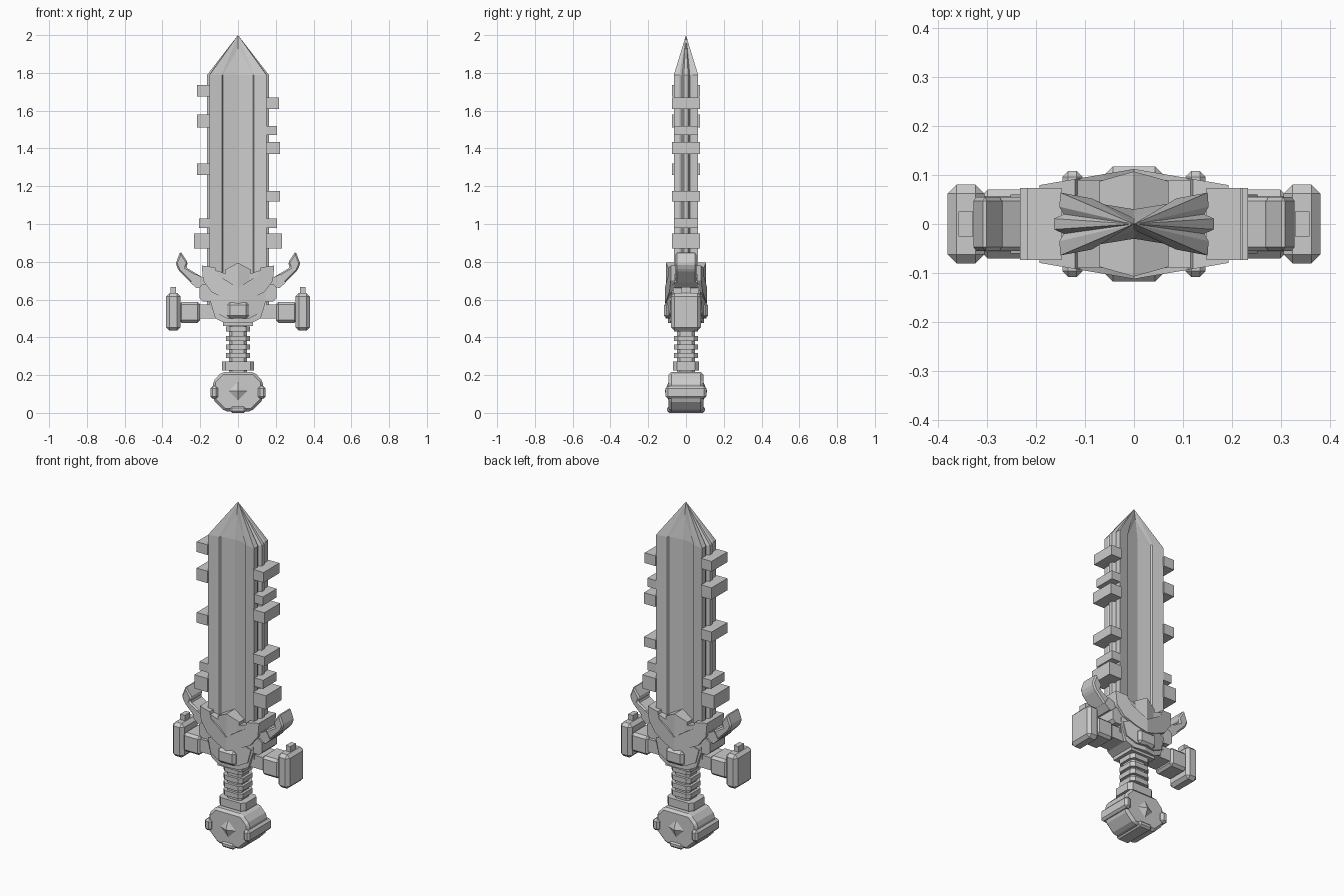
import bpy, bmesh, math
from mathutils import Matrix

cube = bpy.data.objects.get("Cube")
if cube:
    bpy.data.objects.remove(cube, do_unlink=True)

grey = bpy.data.materials.new("plain grey")
grey.use_nodes = True
grey.diffuse_color = (0.6, 0.6, 0.6, 1)
grey.node_tree.nodes["Principled BSDF"].inputs["Base Color"].default_value = (0.6, 0.6, 0.6, 1)


def finish(name, bm, mirror=False):
    bmesh.ops.recalc_face_normals(bm, faces=bm.faces)
    mesh = bpy.data.meshes.new(name)
    bm.to_mesh(mesh)
    bm.free()
    mesh.materials.append(grey)
    obj = bpy.data.objects.new(name, mesh)
    bpy.context.collection.objects.link(obj)
    if mirror:
        obj.modifiers.new("Mirror", "MIRROR")
    return obj


def prism(name, outline, depth, bevel=0, slope=0, mirror=True):
    """Extrude an x-z outline to y = +-(depth - slope * |x|)."""
    bm = bmesh.new()
    sides = [[bm.verts.new((x, s * (depth - slope * abs(x)), z)) for x, z in outline]
             for s in (-1, 1)]
    for ring in sides:
        bm.faces.new(ring)
    for i in range(len(outline)):
        j = (i + 1) % len(outline)
        bm.faces.new((sides[0][i], sides[0][j], sides[1][j], sides[1][i]))
    if bevel:
        bmesh.ops.recalc_face_normals(bm, faces=bm.faces)
        bmesh.ops.bevel(bm, geom=bm.edges[:], offset=bevel, segments=1, affect='EDGES')
    return finish(name, bm, mirror)


def box(name, x0, x1, z0, z1, depth, bevel=0, mirror=True):
    return prism(name, [(x0, z0), (x1, z0), (x1, z1), (x0, z1)], depth, bevel, 0, mirror)


def chamfered(x, z, cx, cz, c):
    """Octagon outline with half sizes x, z and corner cut c."""
    return [(cx + a, cz + b) for a, b in ((x, c - z), (x, z - c), (x - c, z), (c - x, z),
                                          (-x, z - c), (-x, c - z), (c - x, -z), (x - c, -z))]


def ring(name, x, y, z0, z1, cut):
    """Upright octagonal band."""
    bm = bmesh.new()
    plan = chamfered(x, y, 0, 0, cut)
    face = bm.faces.new([bm.verts.new((a, b, z0)) for a, b in plan])
    top = bmesh.ops.extrude_face_region(bm, geom=[face])["geom"]
    bmesh.ops.translate(bm, vec=(0, 0, z1 - z0),
                        verts=[v for v in top if isinstance(v, bmesh.types.BMVert)])
    return finish(name, bm)


# Blade: hollowed section; the inner panel ends in its own lower point
quarter = [(0, .03), (.08, .043), (.086, .052), (.15, .064), (.152, .035), (.143, .02), (.163, .011)]
half = quarter + [(x, -y) for x, y in reversed(quarter)]
section = half + [(-x, y) for x, y in reversed(half[1:-1])]
bm = bmesh.new()
apex = bm.verts.new((0, 0, 2))
panel_tips = {s: bm.verts.new((0, s * .012, 1.93)) for s in (-1, 1)}
low = [bm.verts.new((x, y, .55)) for x, y in section]
high = [bm.verts.new((x, y, 1.79)) for x, y in section]
tips = [panel_tips[1 if y > 0 else -1] if abs(x) < .083 else apex for x, y in section]
bm.faces.new(low)
for i in range(len(section)):
    j = (i + 1) % len(section)
    bm.faces.new((low[i], low[j], high[j], high[i]))
    bm.faces.new(list(dict.fromkeys((high[i], high[j], tips[j], tips[i]))))
finish("blade", bm)

# Uneven teeth along both edges: side, reach, bottom, top
teeth = [(1, .217, 1.61, 1.67), (1, .207, 1.47, 1.52), (1, .222, 1.37, 1.435),
         (1, .222, 1.12, 1.175), (1, .207, .98, 1.03), (1, .232, .87, .95),
         (-1, .217, 1.675, 1.735), (-1, .217, 1.51, 1.58), (-1, .217, 1.26, 1.32),
         (-1, .207, .98, 1.03), (-1, .232, .87, .95)]
for side, reach, z0, z1 in teeth:
    box("blade_tooth", side * .148, side * reach, z0, z1,
        .073 if reach > .21 else .063, mirror=False)

# Guard body and the flared wings that hold the blade
prism("guard_body", [(0, .475), (.07, .475), (.12, .5), (.15, .6), (.145, .67), (0, .7)], .095, slope=.15)
prism("guard_core", [(0, .46), (.08, .46), (.08, .5), (0, .5)], .075)
prism("guard_wing", [(0, .58), (.06, .6), (.14, .64), (.185, .7), (.192, .78),
                     (.12, .77), (.11, .73), (.06, .70), (0, .66)], .112, slope=.17)
prism("guard_wing_step", [(.05, .70), (.115, .70), (.115, .755), (.06, .735)], .09)
prism("guard_diamond", [(0, .615), (.06, .69), (.07, .757), (0, .795)], .107, slope=.28)
box("guard_boss", -.058, .058, .5, .585, .117, .015, mirror=False)
prism("guard_chin", [(0, .585), (.1, .625), (.14, .61), (.12, .53), (.06, .5), (0, .5)], .108, slope=.2)

# Cross arms, end caps and horns
prism("arm_shoulder", chamfered(.037, .046, .168, .636, .018), .07)
box("arm_root", .08, .21, .5, .575, .06)
box("arm_block", .2, .312, .477, .588, .07, .014)
box("arm_cap", .305, .38, .435, .635, .08, .018)
box("arm_nub", .328, .358, .63, .667, .025)
prism("horn_base", [(.13, .69), (.22, .66), (.252, .69), (.225, .735), (.185, .715), (.13, .75)], .06)
prism("horn", [(.22, .66), (.315, .755), (.33, .79), (.305, .855), (.265, .795),
               (.275, .77), (.187, .717)], .055, .008)

# Grip with raised bands
ring("grip", .048, .048, .2, .48, .015)
for z in (.29, .335, .38, .43):
    ring("grip_band", .063, .063, z, z + .028, .02)
ring("grip_collar", .085, .068, .225, .272, .02)

# Pommel with clasps and a faceted stud on both faces
prism("pommel", [(.085, .217), (.132, .168), (.132, .068), (.072, .008), (-.072, .008),
                 (-.132, .068), (-.132, .168), (-.085, .217)], .092, .014, mirror=False)
box("pommel_side_clasp", .105, .146, .075, .142, .108, .012)
box("pommel_bottom_clasp", -.042, .042, 0, .035, .1, .01, mirror=False)
for side in (-1, 1):
    bm = bmesh.new()
    turn = Matrix.Translation((0, side * .1, .115)) @ Matrix.Rotation(-side * math.pi / 2, 4, 'X')
    bmesh.ops.create_cone(bm, cap_ends=True, segments=4, radius1=.06, radius2=0, depth=.025, matrix=turn)
    finish("pommel_stud", bm)
